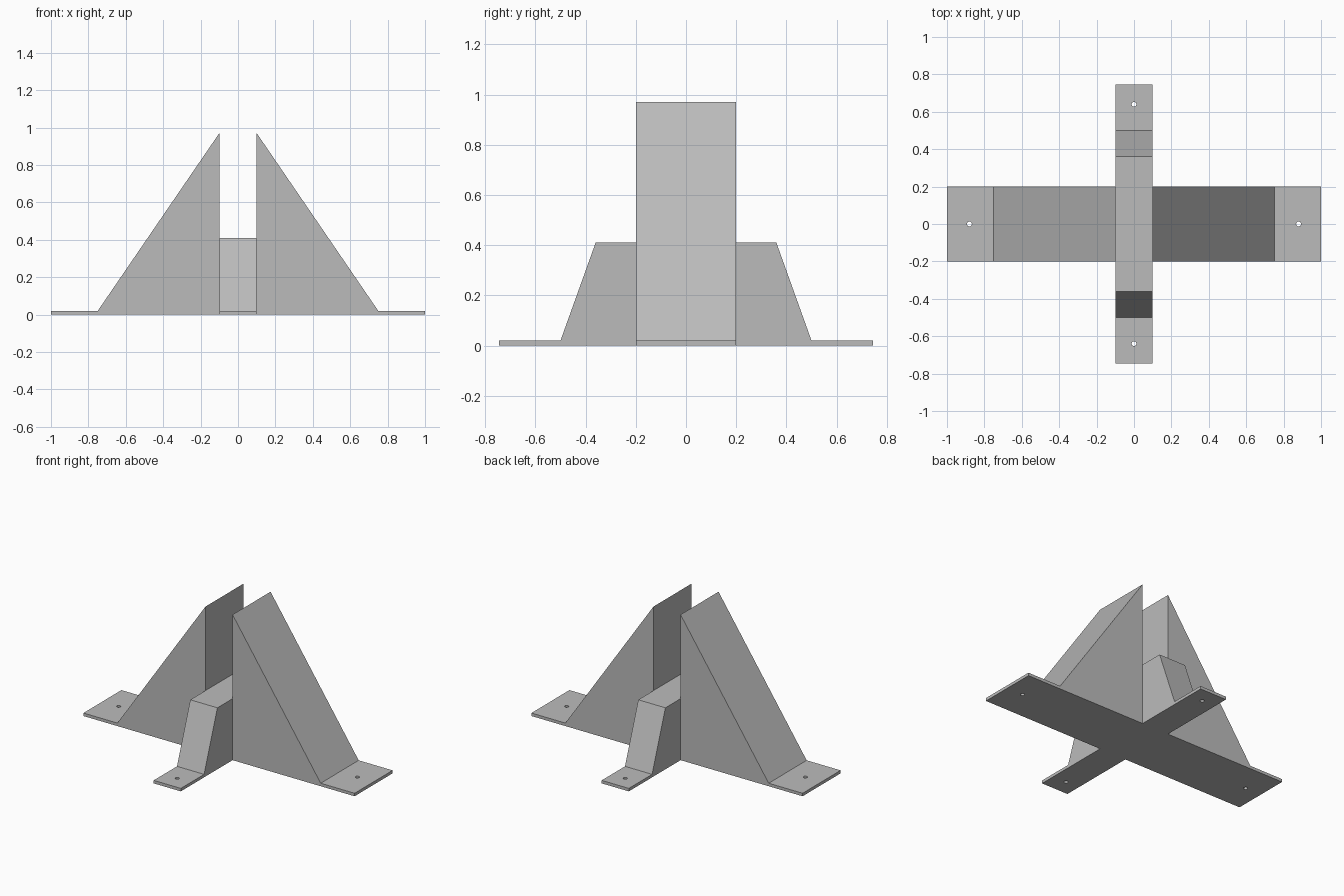
import bpy
import bmesh
from mathutils import Matrix, Vector

cube = bpy.data.objects.get("Cube")
if cube:
    bpy.data.objects.remove(cube, do_unlink=True)

# Single plain grey
GREY = (0.5, 0.5, 0.5, 1.0)
grey = bpy.data.materials.new("plain_grey")
grey.use_nodes = True
grey.diffuse_color = GREY
grey.node_tree.nodes["Principled BSDF"].inputs["Base Color"].default_value = GREY


def add_object(name, bm):
    bmesh.ops.recalc_face_normals(bm, faces=bm.faces)
    mesh = bpy.data.meshes.new(name)
    bm.to_mesh(mesh)
    bm.free()
    mesh.materials.append(grey)
    obj = bpy.data.objects.new(name, mesh)
    bpy.context.collection.objects.link(obj)
    return obj


def symmetric_slab(name, half_profile, half_width, along_y=False):
    """Mirror a (distance, z) half profile and extrude it sideways."""
    outline = half_profile + [(-d, z) for d, z in reversed(half_profile)]
    bm = bmesh.new()
    face = bm.faces.new([bm.verts.new((d, -half_width, z)) for d, z in outline])
    moved = bmesh.ops.extrude_face_region(bm, geom=[face])["geom"]
    bmesh.ops.translate(bm, vec=Vector((0, 2 * half_width, 0)),
                        verts=[v for v in moved if isinstance(v, bmesh.types.BMVert)])
    if along_y:
        bm.transform(Matrix.Rotation(1.5707963, 4, "Z"))
    return add_object(name, bm)


def combine(target, tool, operation):
    mod = target.modifiers.new(operation.lower(), "BOOLEAN")
    mod.operation = operation
    mod.solver = "EXACT"
    mod.object = tool
    bpy.context.view_layer.objects.active = target
    bpy.ops.object.modifier_apply(modifier=mod.name)
    bpy.data.objects.remove(tool, do_unlink=True)


# Two tall wedges with flat feet, joined across the central slot
stand = symmetric_slab("slotted_stand",
                       [(1, 0), (1, 0.02), (0.75, 0.02), (0.1, 0.97), (0.1, 0.41)], 0.2)

# Low cross beam with sloped ends and flat feet
beam = symmetric_slab("cross_beam",
                      [(0.745, 0), (0.745, 0.02), (0.5, 0.02), (0.36, 0.41)], 0.1, along_y=True)
combine(stand, beam, "UNION")

# Screw holes through the four feet
bm = bmesh.new()
for x, y in ((0.88, 0), (-0.88, 0), (0, 0.64), (0, -0.64)):
    bmesh.ops.create_cone(bm, cap_ends=True, segments=16, radius1=0.013, radius2=0.013,
                          depth=0.2, matrix=Matrix.Translation((x, y, 0)))
holes = add_object("screw_hole_cutter", bm)
holes.hide_render = True
combine(stand, holes, "DIFFERENCE")
